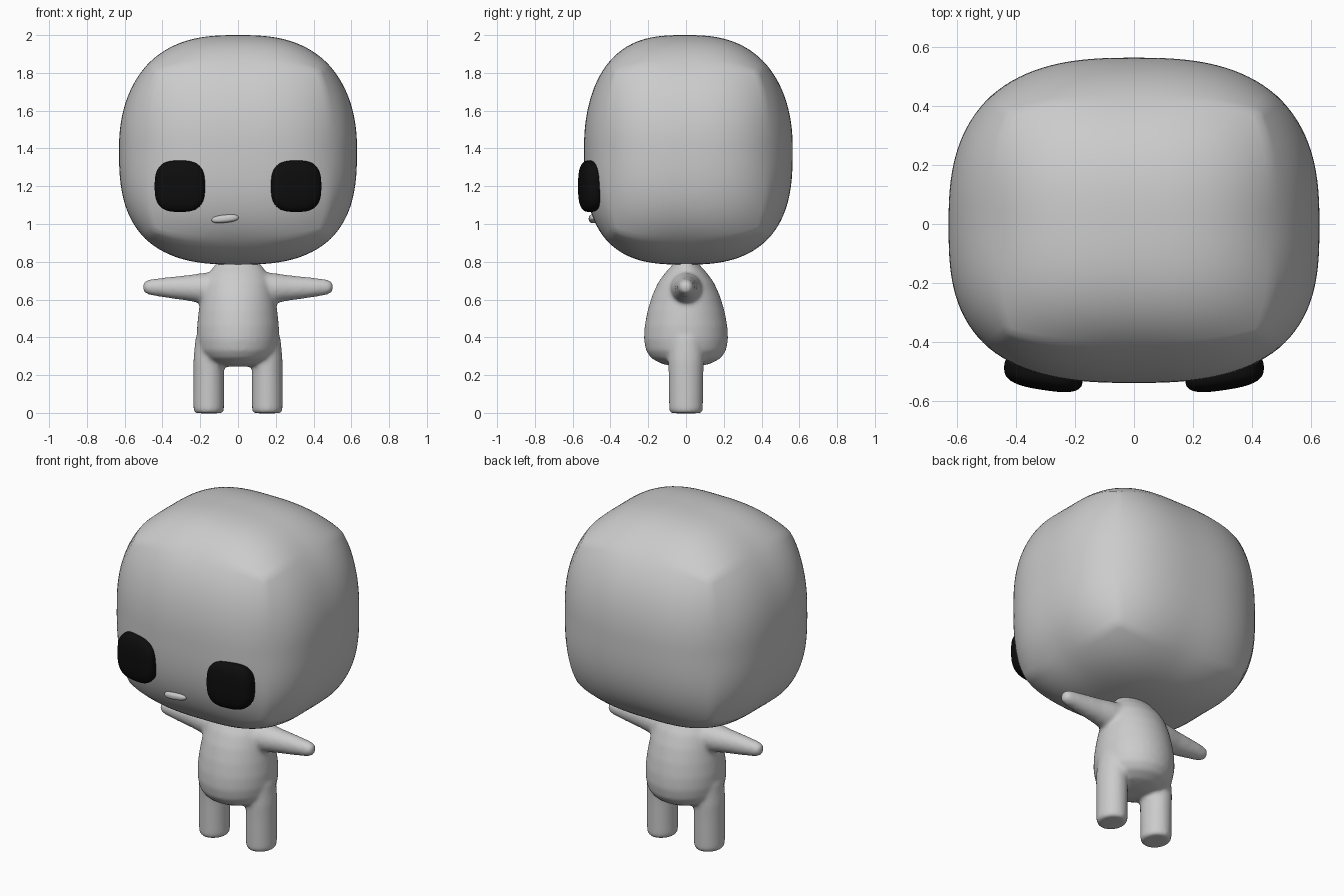
import bpy, bmesh, math
from mathutils import Vector, Matrix

if "Cube" in bpy.data.objects:
    bpy.data.objects.remove(bpy.data.objects["Cube"])


def material(name, rgb):
    m = bpy.data.materials.new(name)
    m.diffuse_color = (*rgb, 1)
    m.use_nodes = True
    m.node_tree.nodes["Principled BSDF"].inputs["Base Color"].default_value = m.diffuse_color
    return m


GREY = material("light grey", (0.6, 0.6, 0.6))
BLACK = material("black", (0.004, 0.004, 0.004))


def finish(name, bm, mat):
    bmesh.ops.recalc_face_normals(bm, faces=bm.faces)
    for f in bm.faces:
        f.smooth = True
    me = bpy.data.meshes.new(name)
    bm.to_mesh(me)
    bm.free()
    me.materials.append(mat)
    ob = bpy.data.objects.new(name, me)
    bpy.context.collection.objects.link(ob)
    return ob


def rounded_block(name, mat, loc, neg, pos, n_neg, n_pos, cuts=23, corner=0.0, warp=None):
    """Rounded cube: each half-axis has its own radius and squareness exponent."""
    bm = bmesh.new()
    bmesh.ops.create_cube(bm, size=2)
    bmesh.ops.subdivide_edges(bm, edges=bm.edges[:], cuts=cuts, use_grid_fill=True)
    for v in bm.verts:
        cube = v.co.copy()
        d = [math.tan(c * math.pi / 4) for c in cube]
        n = [n_pos[i] if d[i] > 0 else n_neg[i] for i in range(3)]
        lo, hi = 0.0, 1.0
        for _ in range(24):
            t = (lo + hi) / 2
            if sum((t * abs(d[i])) ** n[i] for i in range(3)) < 1:
                lo = t
            else:
                hi = t
        lo *= 1 + corner * (cube.x * cube.y * cube.z) ** 2
        v.co = Vector([lo * d[i] * (pos[i] if d[i] > 0 else neg[i]) for i in range(3)])
    if warp:
        bmesh.ops.transform(bm, matrix=warp, verts=bm.verts)
    bmesh.ops.translate(bm, vec=loc, verts=bm.verts)
    return finish(name, bm, mat)


def loft(bm, rings, place, sides=40):
    """Closed tube through elliptical rings (position, radius a, radius b)."""
    loops = []
    for p, a, b in rings:
        loops.append([bm.verts.new(place(p, a * math.cos(k * math.tau / sides),
                                         b * math.sin(k * math.tau / sides)))
                      for k in range(sides)])
    for l0, l1 in zip(loops, loops[1:]):
        for k in range(sides):
            j = (k + 1) % sides
            bm.faces.new((l0[k], l0[j], l1[j], l1[k]))
    bm.faces.new(loops[0])
    bm.faces.new(loops[-1])


# Head: big rounded block with a domed top
rounded_block("head", GREY, (0, 0, 1.40), (0.63, 0.54, 0.615), (0.63, 0.565, 0.60),
              (2.7, 2.9, 2.8), (2.7, 2.6, 2.15), cuts=35, corner=0.05)

# Eyes: black pillows that lean back around the face
for side, label in ((-1, "left"), (1, "right")):
    lean = Matrix.Identity(4)
    lean[1][0] = 0.15 * side
    rounded_block("eye_" + label, BLACK, (0.308 * side, -0.508, 1.2),
                  (0.133, 0.056, 0.136), (0.133, 0.056, 0.136),
                  (2.9, 2.9, 2.9), (2.9, 2.9, 2.9), warp=lean)

# Mouth: small tilted bump
rounded_block("mouth", GREY, (-0.068, -0.49, 1.028), (0.072, 0.025, 0.021), (0.072, 0.025, 0.021),
              (2.5,) * 3, (2.5,) * 3, cuts=11, warp=Matrix.Rotation(math.radians(-6), 4, 'Y'))

# Body: torso, arms and legs fused into one soft skin
bm = bmesh.new()
loft(bm, [(0.245, 0.06, 0.06), (0.26, 0.13, 0.13), (0.29, 0.18, 0.185), (0.33, 0.207, 0.212),
          (0.39, 0.217, 0.223), (0.46, 0.217, 0.219), (0.54, 0.208, 0.204), (0.62, 0.195, 0.18),
          (0.69, 0.18, 0.148), (0.74, 0.155, 0.112), (0.78, 0.125, 0.075), (0.82, 0.09, 0.05)],
     lambda p, a, b: (a, b, p))
for s in (-1, 1):
    loft(bm, [(0.05, 0.085, 0.085), (0.15, 0.085, 0.085), (0.21, 0.077, 0.077), (0.27, 0.065, 0.067),
              (0.35, 0.055, 0.058), (0.46, 0.042, 0.043), (0.49, 0.034, 0.034), (0.504, 0.017, 0.017)],
         lambda p, a, b: (s * p, a, 0.656 + 0.02 * p + b))
    loft(bm, [(-0.002, 0.07, 0.078), (0.012, 0.081, 0.089), (0.2, 0.081, 0.092),
              (0.28, 0.081, 0.095), (0.4, 0.07, 0.09)],
         lambda p, a, b: (s * 0.155 + a, b, p))
body = finish("body", bm, GREY)
skin = body.modifiers.new("fuse", 'REMESH')
skin.mode = 'VOXEL'
skin.voxel_size = 0.011
skin.use_smooth_shade = True
soft = body.modifiers.new("soften", 'SMOOTH')
soft.factor = 0.5
soft.iterations = 10
